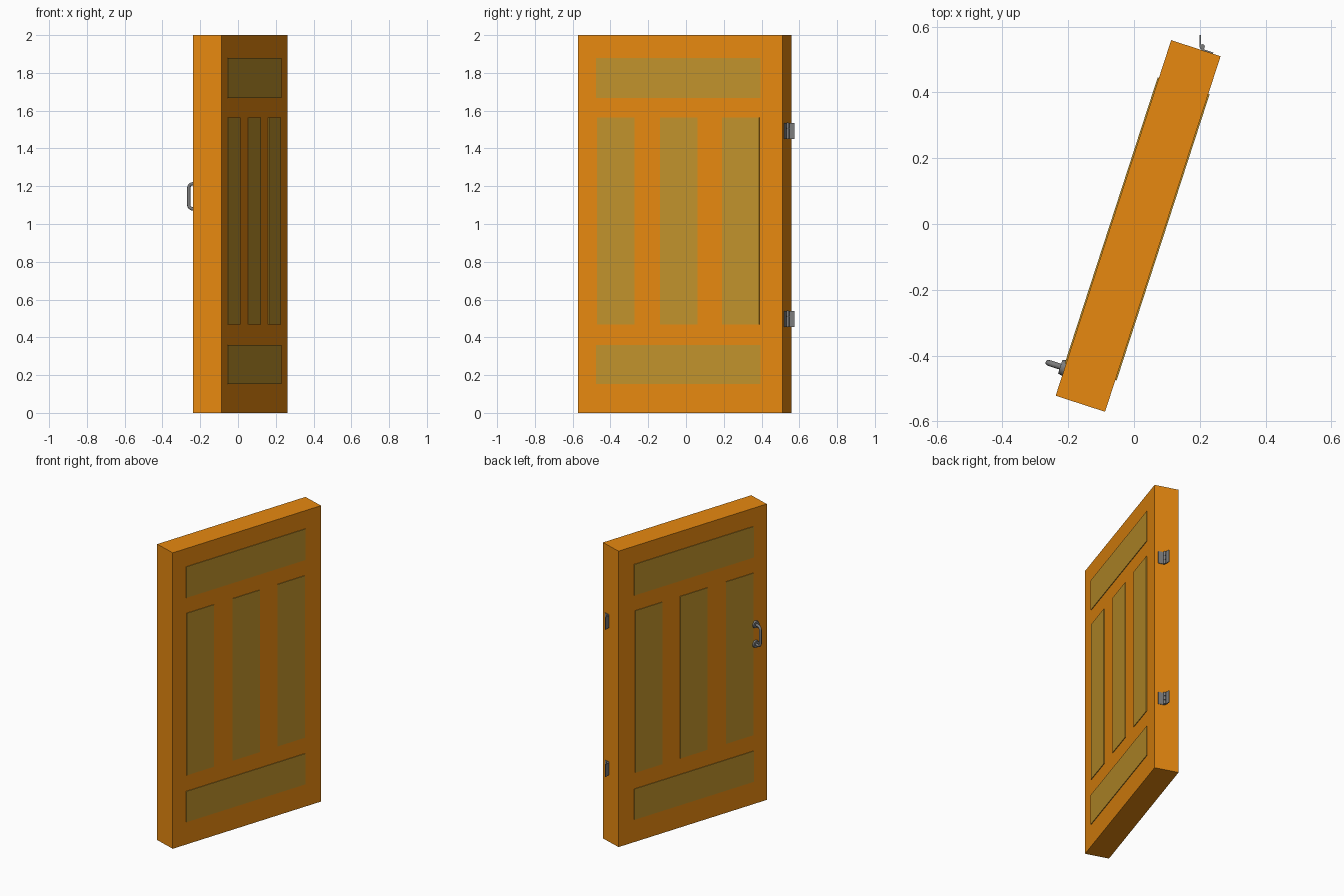
import bpy, bmesh
from math import radians, sin, cos, pi
from mathutils import Matrix, Vector

if "Cube" in bpy.data.objects:
    bpy.data.objects.remove(bpy.data.objects["Cube"])

# Door frame: local x runs along the width, +y is the handle side
DOOR = Matrix.Translation((0.0125, -0.006, 0)) @ Matrix.Rotation(radians(72), 4, 'Z')
W, T, H = 1.137, 0.158, 2.0


def material(name, color):
    m = bpy.data.materials.new(name)
    m.diffuse_color = (*color, 1)
    m.use_nodes = True
    m.node_tree.nodes["Principled BSDF"].inputs["Base Color"].default_value = m.diffuse_color
    return m


WOOD = material("orange_wood", (0.8, 0.25, 0.005))
INSET = material("tan_panel", (0.53, 0.29, 0.025))
METAL = material("grey_metal", (0.2, 0.2, 0.2))


def finish(name, bm, mat, local=Matrix.Identity(4), smooth=False):
    me = bpy.data.meshes.new(name)
    bm.to_mesh(me)
    bm.free()
    me.materials.append(mat)
    ob = bpy.data.objects.new(name, me)
    bpy.context.collection.objects.link(ob)
    ob.matrix_world = DOOR @ local
    if smooth:
        bpy.ops.object.select_all(action='DESELECT')
        ob.select_set(True)
        bpy.context.view_layer.objects.active = ob
        bpy.ops.object.shade_smooth_by_angle(angle=radians(40))
    return ob


def box(name, lo, hi, mat, local=Matrix.Identity(4)):
    lo, hi = Vector(lo), Vector(hi)
    bm = bmesh.new()
    bmesh.ops.create_cube(bm, size=1, matrix=Matrix.Translation((lo + hi) / 2)
                          @ Matrix.Diagonal((*(hi - lo), 1)))
    return finish(name, bm, mat, local)


def cylinder(name, r1, r2, depth, local, sides=24):
    bm = bmesh.new()
    bmesh.ops.create_cone(bm, cap_ends=True, segments=sides, radius1=r1, radius2=r2, depth=depth)
    return finish(name, bm, METAL, local, True)


# Door slab
box("door_slab", (-W / 2, -T / 2, 0), (W / 2, T / 2, H), WOOD)

# Slightly raised panels on both faces
panels = [("top_panel", -0.467, 0.448, 1.668, 1.878),
          ("bottom_panel", -0.467, 0.448, 0.152, 0.36),
          ("left_panel", -0.463, -0.254, 0.468, 1.563),
          ("middle_panel", -0.112, 0.096, 0.468, 1.563),
          ("right_panel", 0.233, 0.441, 0.468, 1.563)]
for side, s in (("front", -1), ("back", 1)):
    for name, x0, x1, z0, z1 in panels:
        ys = sorted((s * (T / 2 - 0.01), s * (T / 2 + 0.004)))
        box(f"{side}_{name}", (x0, ys[0], z0), (x1, ys[1], z1), INSET)

# Pull handle: tube bent into a rounded U
HX, Z0, Z1, YO, R = -0.48, 1.08, 1.213, 0.131, 0.022
pts = [(HX, 0.08, Z0)]
for i in range(7):
    a = i / 6 * pi / 2
    pts.append((HX, YO - R + R * sin(a), Z0 + R - R * cos(a)))
pts += [(x, y, Z0 + Z1 - z) for x, y, z in reversed(pts)]
cu = bpy.data.curves.new("handle_bar", 'CURVE')
cu.dimensions = '3D'
cu.bevel_depth = 0.009
cu.bevel_resolution = 3
cu.use_fill_caps = True
sp = cu.splines.new('POLY')
sp.points.add(len(pts) - 1)
for p, co in zip(sp.points, pts):
    p.co = (*co, 1)
cu.materials.append(METAL)
bar = bpy.data.objects.new("handle_bar", cu)
bpy.context.collection.objects.link(bar)
bar.matrix_world = DOOR
bpy.ops.object.select_all(action='DESELECT')
bar.select_set(True)
bpy.context.view_layer.objects.active = bar
bpy.ops.object.convert(target='MESH')
bpy.ops.object.shade_smooth_by_angle(angle=radians(40))

# Round mounting plates at both handle ends
for name, z in (("lower", Z0), ("upper", Z1)):
    cylinder(f"{name}_handle_plate", 0.025, 0.022, 0.014,
             Matrix.Translation((HX, 0.086, z)) @ Matrix.Rotation(-pi / 2, 4, 'X'))

# Open hinges on the edge of the door
KX, KY, HH = W / 2 + 0.010, -0.017, 0.084
for name, z in (("lower", 0.498), ("upper", 1.493)):
    box(f"{name}_hinge_door_leaf", (W / 2 - 0.001, KY - 0.038, z - HH / 2),
        (W / 2 + 0.004, KY, z + HH / 2), METAL)
    pivot = Matrix.Translation((KX, KY, z)) @ Matrix.Rotation(radians(18), 4, 'Z')
    box(f"{name}_hinge_frame_leaf", (0, 0.003, -HH / 2), (0.036, 0.008, HH / 2), METAL, pivot)
    for i in range(3):
        cylinder(f"{name}_hinge_knuckle_{i + 1}", 0.008, 0.008, HH / 3 - 0.002,
                 Matrix.Translation((KX, KY, z + (i - 1) * HH / 3)), 16)
    cylinder(f"{name}_hinge_pin", 0.005, 0.005, HH + 0.004,
             Matrix.Translation((KX, KY, z)), 12)
